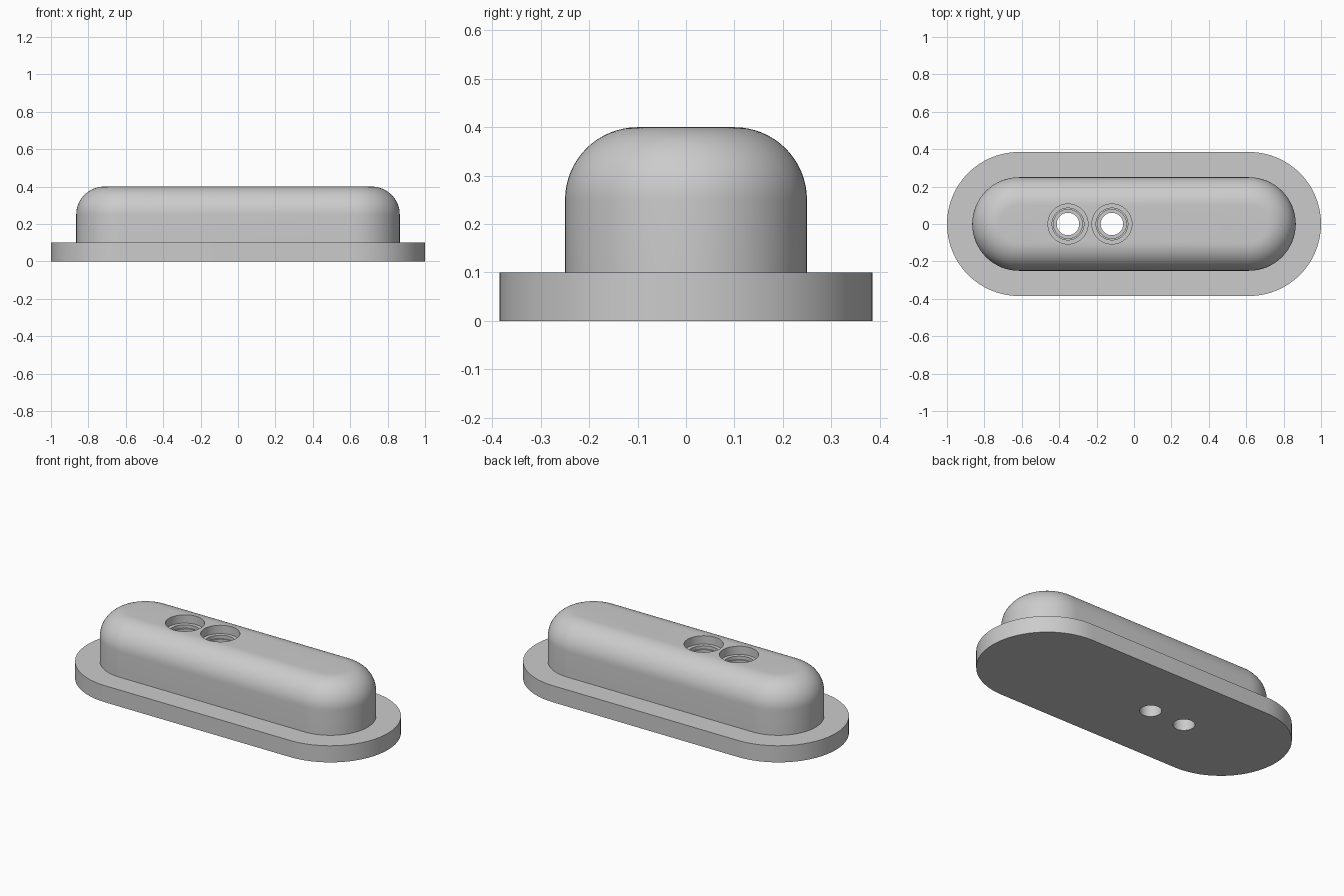
import bpy
import bmesh
import math

cube = bpy.data.objects.get("Cube")
if cube:
    bpy.data.objects.remove(cube, do_unlink=True)

grey = bpy.data.materials.new("plain grey")
grey.use_nodes = True
GREY = (0.6, 0.6, 0.6, 1)
grey.diffuse_color = GREY
grey.node_tree.nodes["Principled BSDF"].inputs["Base Color"].default_value = GREY


def loft(name, profile, straight, x=0.0, steps=32):
    """Stack rounded-slot outlines (circles when straight is 0), given as (radius, z)."""
    bm = bmesh.new()
    rings = []
    for radius, z in profile:
        ring = []
        for side in (1, -1):
            for i in range(steps + 1 if straight else steps):
                a = math.pi * (i / steps - 0.5)
                ring.append(bm.verts.new((x + side * (straight + radius * math.cos(a)),
                                          side * radius * math.sin(a), z)))
        rings.append(ring)
    for low, high in zip(rings, rings[1:]):
        for i in range(len(low)):
            j = (i + 1) % len(low)
            bm.faces.new((low[i], low[j], high[j], high[i]))
    bm.faces.new(rings[0][::-1])
    bm.faces.new(rings[-1])
    bmesh.ops.recalc_face_normals(bm, faces=bm.faces)
    mesh = bpy.data.meshes.new(name)
    bm.to_mesh(mesh)
    bm.free()
    mesh.materials.append(grey)
    obj = bpy.data.objects.new(name, mesh)
    bpy.context.collection.objects.link(obj)
    return obj


# Flanged housing: flat base, upright wall, rounded shoulder
HALF = 0.615
FILLET = 0.15
shoulder = [(0.1 + FILLET * math.cos(t), 0.25 + FILLET * math.sin(t))
            for t in (math.pi / 2 * i / 16 for i in range(17))]
housing = loft("flanged_housing",
               [(0.385, 0), (0.385, 0.1), (0.25, 0.1)] + shoulder, HALF)

# Stepped holes through the top
hole_steps = [(0.06, -0.1), (0.06, 0.1), (0.077, 0.1), (0.077, 0.33),
              (0.085, 0.33), (0.085, 0.35), (0.107, 0.35), (0.107, 0.5)]
for x in (-0.353, -0.118):
    cutter = loft("hole_cutter", hole_steps, 0, x)
    cutter.hide_render = True
    bpy.context.view_layer.objects.active = housing
    cut = housing.modifiers.new("stepped hole", "BOOLEAN")
    cut.operation = "DIFFERENCE"
    cut.solver = "EXACT"
    cut.object = cutter
    bpy.ops.object.modifier_apply(modifier=cut.name)
    bpy.data.objects.remove(cutter, do_unlink=True)

# Smooth curves, crisp edges
bpy.ops.object.select_all(action="DESELECT")
housing.select_set(True)
bpy.context.view_layer.objects.active = housing
bpy.ops.object.shade_smooth_by_angle(angle=math.radians(30))
